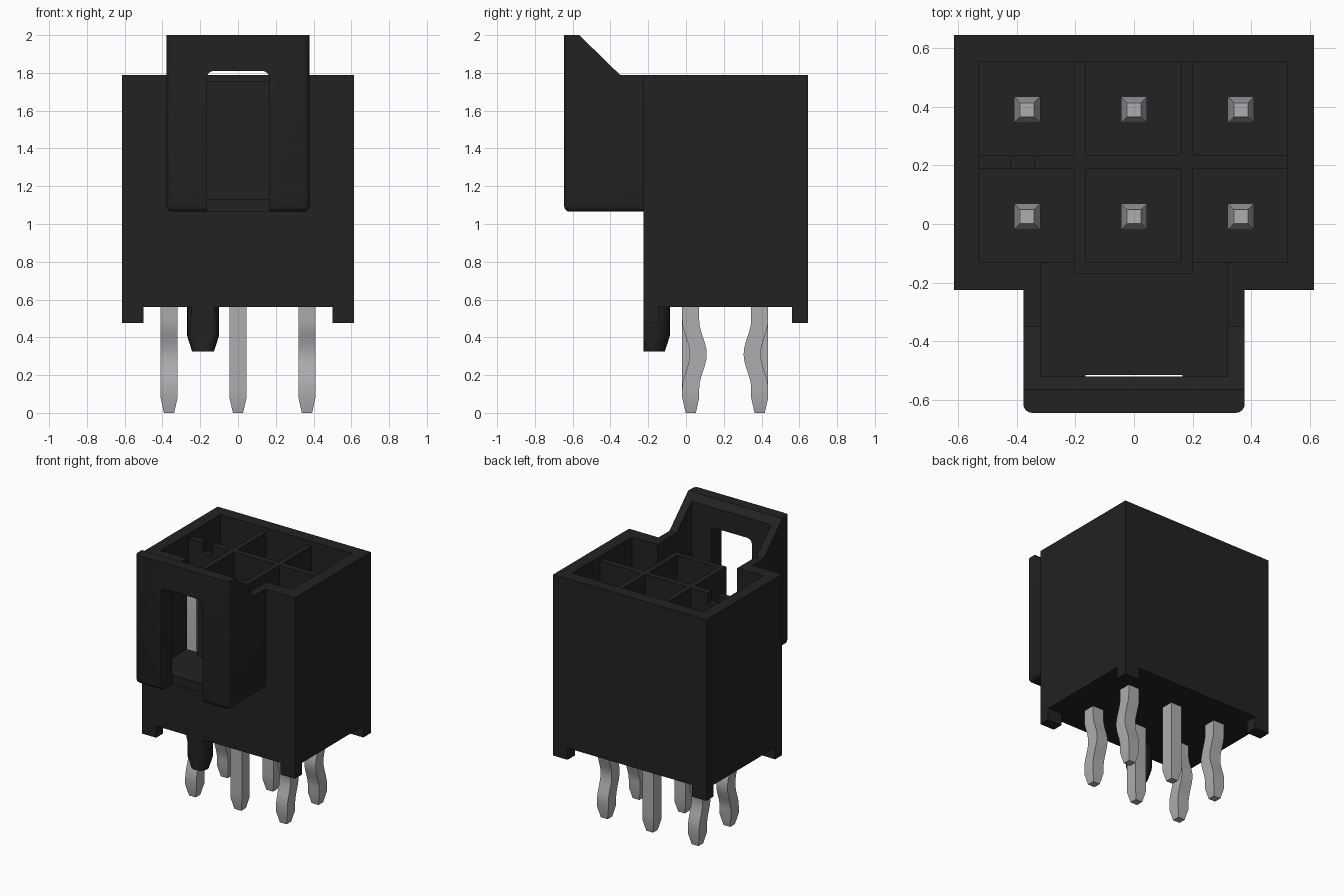
import bpy, bmesh, math

if "Cube" in bpy.data.objects:
    bpy.data.objects.remove(bpy.data.objects["Cube"])


def material(name, rgb):
    m = bpy.data.materials.new(name)
    m.diffuse_color = (*rgb, 1)
    m.use_nodes = True
    m.node_tree.nodes["Principled BSDF"].inputs["Base Color"].default_value = m.diffuse_color
    return m


BLACK = material("black plastic", (0.016, 0.016, 0.016))
METAL = material("tin grey metal", (0.42, 0.42, 0.44))


def finish(name, bm, mat):
    bmesh.ops.recalc_face_normals(bm, faces=bm.faces)
    me = bpy.data.meshes.new(name)
    bm.to_mesh(me)
    bm.free()
    me.materials.append(mat)
    ob = bpy.data.objects.new(name, me)
    bpy.context.collection.objects.link(ob)
    return ob


def prism(name, profile, x0, x1, rounded=None, r=0.03):
    """Extrude a (y, z) profile along x, rounding edges picked by a rule."""
    bm = bmesh.new()
    f = bm.faces.new([bm.verts.new((x0, y, z)) for y, z in profile])
    ext = bmesh.ops.extrude_face_region(bm, geom=[f])["geom"]
    for v in ext:
        if isinstance(v, bmesh.types.BMVert):
            v.co.x = x1
    if rounded:
        edges = [e for e in bm.edges if rounded(e.verts[0].co, e.verts[1].co)]
        bmesh.ops.bevel(bm, geom=edges, offset=r, segments=4, profile=0.5, affect='EDGES')
    return finish(name, bm, BLACK)


def box(name, x0, x1, y0, y1, z0, z1, **kw):
    return prism(name, [(y0, z0), (y1, z0), (y1, z1), (y0, z1)], x0, x1, **kw)


def boolean(ob, other, op):
    mod = ob.modifiers.new(op, 'BOOLEAN')
    mod.operation, mod.solver, mod.object = op, 'EXACT', other
    bpy.ops.object.select_all(action='DESELECT')
    bpy.context.view_layer.objects.active = ob
    ob.select_set(True)
    bpy.ops.object.modifier_apply(modifier=mod.name)
    bpy.data.objects.remove(other)


def smooth(ob):
    bpy.ops.object.select_all(action='DESELECT')
    bpy.context.view_layer.objects.active = ob
    ob.select_set(True)
    bpy.ops.object.shade_smooth_by_angle(angle=math.radians(35))


# Main housing block
housing = box("housing", -0.615, 0.615, -0.225, 0.645, 0.56, 1.79)


# Latch guard with sloped top and rounded lower and front edges
def guard_edge(a, b):
    front = all(abs(c.y + 0.645) < 1e-4 for c in (a, b))
    low = all(abs(c.z - 1.065) < 1e-4 for c in (a, b))
    across = abs(a.x - b.x) > 0.1
    return (front and (low or not across)) or (low and not across)


guard = prism("latch_guard", [(-0.645, 1.065), (-0.2, 1.065), (-0.2, 1.79), (-0.35, 1.79),
                              (-0.565, 2.0), (-0.645, 2.0)], -0.378, 0.378, rounded=guard_edge)
boolean(housing, guard, 'UNION')

# Six contact cells
COLS = [(-0.53, -0.205), (-0.165, 0.16), (0.2, 0.525)]
ROWS = [(-0.13, 0.19), (0.235, 0.555)]
for xa, xb in COLS:
    for ya, yb in ROWS:
        boolean(housing, box("cut", xa, xb, ya, yb, 0.75, 2.1), 'DIFFERENCE')

# Latch cavity, side openings into cells, lowered dividers and divider notch
for cut in [(-0.32, 0.32, -0.52, -0.17, 1.13, 2.1),
            (-0.32, -0.205, -0.18, -0.12, 1.13, 2.1),
            (0.2, 0.32, -0.18, -0.12, 1.13, 2.1),
            (-0.53, 0.525, -0.13, 0.555, 1.755, 2.1),
            (-0.205, 0.2, -0.18, -0.12, 1.755, 2.1),
            (-0.42, -0.34, 0.18, 0.24, 1.68, 2.1)]:
    boolean(housing, box("cut", *cut), 'DIFFERENCE')

# Front latch slot with rounded top corners
slot = box("cut", -0.165, 0.165, -0.7, -0.515, 1.0, 1.81, r=0.035,
           rounded=lambda a, b: min(a.z, b.z) > 1.8 and abs(a.y - b.y) > 0.1)
boolean(housing, slot, 'DIFFERENCE')
smooth(housing)

# Corner standoff feet
for side, (xa, xb) in (("left", (-0.615, -0.5)), ("right", (0.5, 0.615))):
    box(f"foot_front_{side}", xa, xb, -0.225, -0.145, 0.475, 0.56)
    box(f"foot_back_{side}", xa, xb, 0.56, 0.645, 0.475, 0.56)


def loft(name, rings, mat):
    """Skin a stack of closed rings of points."""
    bm = bmesh.new()
    loops = [[bm.verts.new(p) for p in ring] for ring in rings]
    n = len(loops[0])
    for a, b in zip(loops, loops[1:]):
        for i in range(n):
            bm.faces.new((a[i], a[(i + 1) % n], b[(i + 1) % n], b[i]))
    bm.faces.new(loops[0])
    bm.faces.new(loops[-1])
    ob = finish(name, bm, mat)
    smooth(ob)
    return ob


# Locating peg: tapered round post with flat front
def peg_ring(z, r):
    pts = [(r * math.cos(math.tau * i / 24), r * math.sin(math.tau * i / 24)) for i in range(24)]
    return [(-0.185 + x, max(-0.17 + y, -0.225), z) for x, y in pts]


loft("locating_peg", [peg_ring(0.325, 0.058), peg_ring(0.41, 0.085), peg_ring(0.565, 0.085)], BLACK)


# Contact pins: outer columns have a retention kink, middle ones are straight
def pin(name, cx, cy, kink):
    lo, hi = 0.13, 0.49
    spec = [(0.0, 0.027, 0), (0.08, 0.045, 0)]
    for i in range(13):
        t = i / 12
        spec.append((lo + (hi - lo) * t, 0.045, kink * (1 - math.cos(math.tau * t)) / 2))
    spec += [(1.42, 0.045, 0), (1.5, 0.024, 0)]
    loft(name, [[(cx + sx * h, cy + sy * h + o, z) for sx, sy in
                 ((-1, -1), (1, -1), (1, 1), (-1, 1))] for z, h, o in spec], METAL)


for col, cx in (("left", -0.365), ("middle", 0.0), ("right", 0.365)):
    for row, cy, direction in (("front", 0.025, 1), ("back", 0.39, -1)):
        pin(f"pin_{row}_{col}", cx, cy, 0 if cx == 0 else 0.04 * direction)
